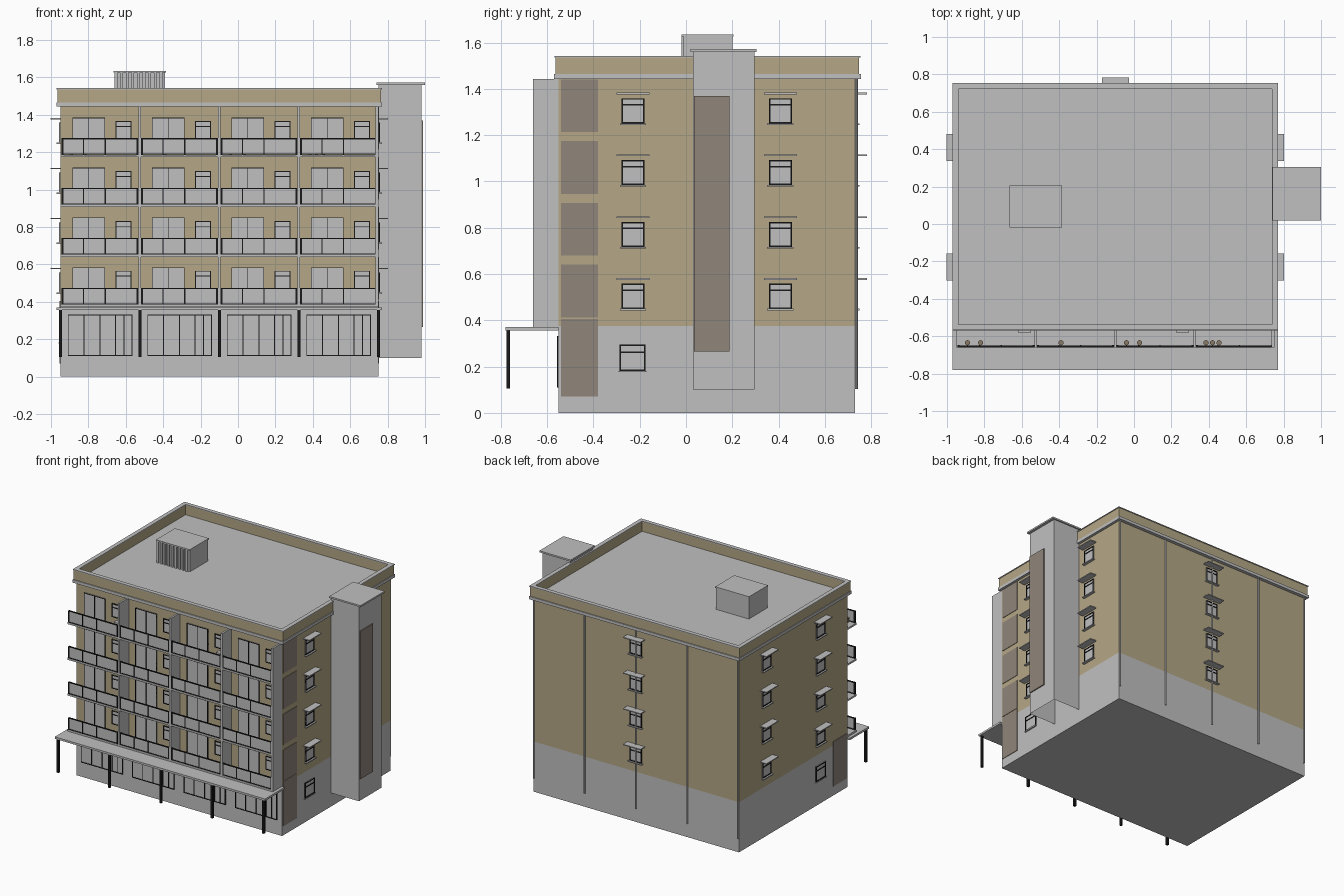
import bpy
import bmesh
from mathutils import Matrix, Vector

cube = bpy.data.objects.get("Cube")
if cube:
    bpy.data.objects.remove(cube)


def material(name, r, g, b):
    m = bpy.data.materials.new(name)
    m.use_nodes = True
    m.diffuse_color = (r, g, b, 1)
    bsdf = m.node_tree.nodes["Principled BSDF"]
    bsdf.inputs["Base Color"].default_value = (r, g, b, 1)
    bsdf.inputs["Roughness"].default_value = 0.8
    return m


GREY = material("light grey", 0.53, 0.53, 0.53)
TAN = material("tan render", 0.46, 0.39, 0.24)
BROWN = material("brown panel", 0.28, 0.235, 0.195)
BLACK = material("black metal", 0.01, 0.01, 0.01)
POT = material("clay", 0.25, 0.19, 0.13)


def add_object(name, bm, mat):
    me = bpy.data.meshes.new(name)
    bm.normal_update()
    bm.to_mesh(me)
    bm.free()
    me.materials.append(mat)
    ob = bpy.data.objects.new(name, me)
    bpy.context.collection.objects.link(ob)
    return ob


def box(bm, x0, x1, y0, y1, z0, z1):
    size = Matrix.Diagonal((x1 - x0, y1 - y0, z1 - z0, 1))
    centre = Vector((x0 + x1, y0 + y1, z0 + z1)) / 2
    bmesh.ops.create_cube(bm, size=1, matrix=Matrix.Translation(centre) @ size)


def boxes(name, mat, *items):
    bm = bmesh.new()
    for item in items:
        box(bm, *item)
    return add_object(name, bm, mat)


def wall_box(bm, side, wall, u0, u1, z0, z1, depth):
    """Box on a wall: u runs along the wall, depth sticks out of it."""
    if side == "front":
        box(bm, u0, u1, wall - depth, wall, z0, z1)
    elif side == "back":
        box(bm, u0, u1, wall, wall + depth, z0, z1)
    elif side == "right":
        box(bm, wall, wall + depth, u0, u1, z0, z1)
    else:
        box(bm, wall - depth, wall, u0, u1, z0, z1)


def framed(glass, frame, side, wall, u0, u1, z0, z1, uprights=(), bars=(), t=0.006):
    """Pane with a border, uprights and cross bars."""
    wall_box(glass, side, wall, u0, u1, z0, z1, 0.004)
    for u in (u0 + t / 2, u1 - t / 2, *uprights):
        wall_box(frame, side, wall, u - t / 2, u + t / 2, z0, z1, 0.008)
    for z in (z0 + t / 2, z1 - t / 2, *bars):
        wall_box(frame, side, wall, u0, u1, z - t / 2, z + t / 2, 0.008)


# Main dimensions
X0, X1, Y0, Y1 = -0.95, 0.75, -0.55, 0.73
BAY, STOREY = 0.425, 0.267
bays = [X0 + BAY * i for i in range(4)]
floors = [0.38 + STOREY * k for k in range(4)]

# Building shell
boxes("plinth", GREY, (X0, X1, Y0, Y1, 0, 0.1))
boxes("ground_storey", GREY, (X0, X1, Y0, Y1, 0.1, 0.375))
boxes("upper_storeys", TAN, (X0, X1, Y0, Y1, 0.375, 1.445))
boxes("cornice", GREY, (X0 - 0.02, X1 + 0.02, Y0 - 0.02, Y1 + 0.025, 1.443, 1.465))


def ring(x0, x1, y0, y1, z0, z1, t):
    return ((x0, x1, y0, y0 + t, z0, z1), (x0, x1, y1 - t, y1, z0, z1),
            (x0, x0 + t, y0 + t, y1 - t, z0, z1), (x1 - t, x1, y0 + t, y1 - t, z0, z1))


boxes("parapet", TAN, *ring(X0 - 0.015, X1 + 0.015, Y0 - 0.013, Y1 + 0.018, 1.465, 1.536, 0.025))
boxes("parapet_coping", GREY, *ring(X0 - 0.02, X1 + 0.02, Y0 - 0.017, Y1 + 0.023, 1.536, 1.542, 0.031))

# Roof housing with a louvred front
boxes("roof_housing", GREY, (-0.66, -0.39, -0.01, 0.2, 1.46, 1.625),
      (-0.665, -0.385, -0.02, 0.205, 1.625, 1.635))
boxes("roof_louvres", GREY, *[(-0.66 + 0.03 * i, -0.645 + 0.03 * i, -0.02, -0.01, 1.465, 1.625)
                              for i in range(9)])

# Stair tower, hollow from below
bm = bmesh.new()
box(bm, X1, 0.98, 0.03, 0.295, 0.1, 1.56)
bm.normal_update()
under = [f for f in bm.faces if f.normal.z < -0.9]
bmesh.ops.inset_region(bm, faces=under, thickness=0.012)
for v in under[0].verts:
    v.co.z = 1.5
add_object("stair_tower", bm, GREY)
boxes("stair_tower_cap", GREY, (0.74, 1.0, 0.02, 0.305, 1.56, 1.572))
boxes("stair_tower_glazing", BROWN, (0.98, 0.988, 0.035, 0.187, 0.265, 1.37))

# Brown panels at the front corners
side_panels = [(X1, X1 + 0.004, -0.54, -0.38, 0.07, 0.405)]
side_panels += [(X1, X1 + 0.004, -0.54, -0.38, z + 0.032, z + 0.26) for z in floors]
side_panels += [(X0 - 0.004, X0, -0.54, -0.38, 0.07, 0.405)]
boxes("corner_panels", BROWN, *side_panels)

# Side and back windows with awnings and sills
glass, frame, trim = bmesh.new(), bmesh.new(), bmesh.new()
columns = [("right", X1, -0.229), ("right", X1, 0.408), ("left", X0, -0.229),
           ("left", X0, 0.408), ("back", Y1, -0.098)]
for side, wall, u in columns:
    for z in floors:
        framed(glass, frame, side, wall, u - 0.05, u + 0.05, z + 0.07, z + 0.178, bars=(z + 0.15,))
        wall_box(trim, side, wall, u - 0.057, u + 0.057, z + 0.063, z + 0.07, 0.02)
        wall_box(trim, side, wall, u - 0.072, u + 0.072, z + 0.195, z + 0.202, 0.052)
for side, wall in (("right", X1), ("left", X0)):
    framed(glass, frame, side, wall, -0.287, -0.175, 0.182, 0.295, bars=(0.262,))
    wall_box(trim, side, wall, -0.292, -0.17, 0.176, 0.182, 0.01)
add_object("side_window_panes", glass, GREY)
add_object("side_window_frames", frame, BLACK)
add_object("awnings_and_sills", trim, GREY)

# Drain pipes on the back wall
bm = bmesh.new()
for x in [X0 + 0.006] + bays[1:] + [X1 - 0.006]:
    bmesh.ops.create_cone(bm, cap_ends=True, segments=8, radius1=0.006, radius2=0.006, depth=1.34,
                          matrix=Matrix.Translation((x, Y1 + 0.006, 0.773)))
add_object("drain_pipes", bm, GREY)

# Canopy and its posts
boxes("canopy", GREY, (X0 - 0.02, X1 + 0.02, -0.78, Y0, 0.355, 0.37))
boxes("canopy_posts", BLACK, *[(x - 0.008, x + 0.008, -0.776, -0.76, 0.105, 0.355) for x in bays + [X1]])

# Shop windows, balcony doors and balcony windows
glass, frame = bmesh.new(), bmesh.new()
for x in bays:
    framed(glass, frame, "front", Y0, x + 0.04, x + 0.385, 0.11, 0.332,
           uprights=[x + 0.04 + 0.345 * f for f in (0.25, 0.5, 0.74, 0.87)], t=0.005)
    for z in floors:
        framed(glass, frame, "front", Y0, x + 0.065, x + 0.24, z + 0.006, z + 0.204,
               uprights=(x + 0.152,), t=0.004)
        framed(glass, frame, "front", Y0, x + 0.295, x + 0.38, z + 0.085, z + 0.186,
               bars=(z + 0.157,), t=0.005)
add_object("front_window_panes", glass, GREY)
add_object("front_window_frames", frame, BLACK)

# Balcony slabs and dividing fins
boxes("balcony_slabs", GREY, *[(X0, X1, -0.66, Y0, z - 0.008, z + 0.005) for z in floors])
boxes("balcony_fins", GREY, *[(x - 0.007, x + 0.007, -0.66, Y0, 0.372, 1.443)
                              for x in bays[1:] + [X1 - 0.007]])

# Balcony railings
panel, rail = bmesh.new(), bmesh.new()
for x in bays:
    left, right = x + 0.012, x + 0.412
    for z in floors:
        box(panel, left, right, -0.657, -0.651, z + 0.012, z + 0.09)
        for f in (0, 0.28, 0.57, 1):
            p = left + (right - left) * f
            w = 0.005 if f in (0, 1) else 0.003
            box(rail, p - w, p + w, -0.66, -0.648, z + 0.005, z + 0.094)
        for h in (0.009, 0.091):
            box(rail, left, right, -0.659, -0.649, z + h - 0.003, z + h + 0.003)
add_object("railing_panels", panel, GREY)
add_object("railing_frames", rail, BLACK)

# Flower pots and wall units on the top balconies
bm = bmesh.new()
for x in (-0.89, -0.82, -0.39, -0.04, 0.03, 0.385, 0.42, 0.455):
    bmesh.ops.create_cone(bm, cap_ends=True, segments=12, radius1=0.009, radius2=0.014, depth=0.03,
                          matrix=Matrix.Translation((x, -0.635, floors[3] + 0.02)))
add_object("flower_pots", bm, POT)
boxes("wall_units", GREY, *[(x, x + 0.07, -0.58, Y0, floors[3] + 0.02, floors[3] + 0.065)
                            for x in (-0.62, 0.225)])
